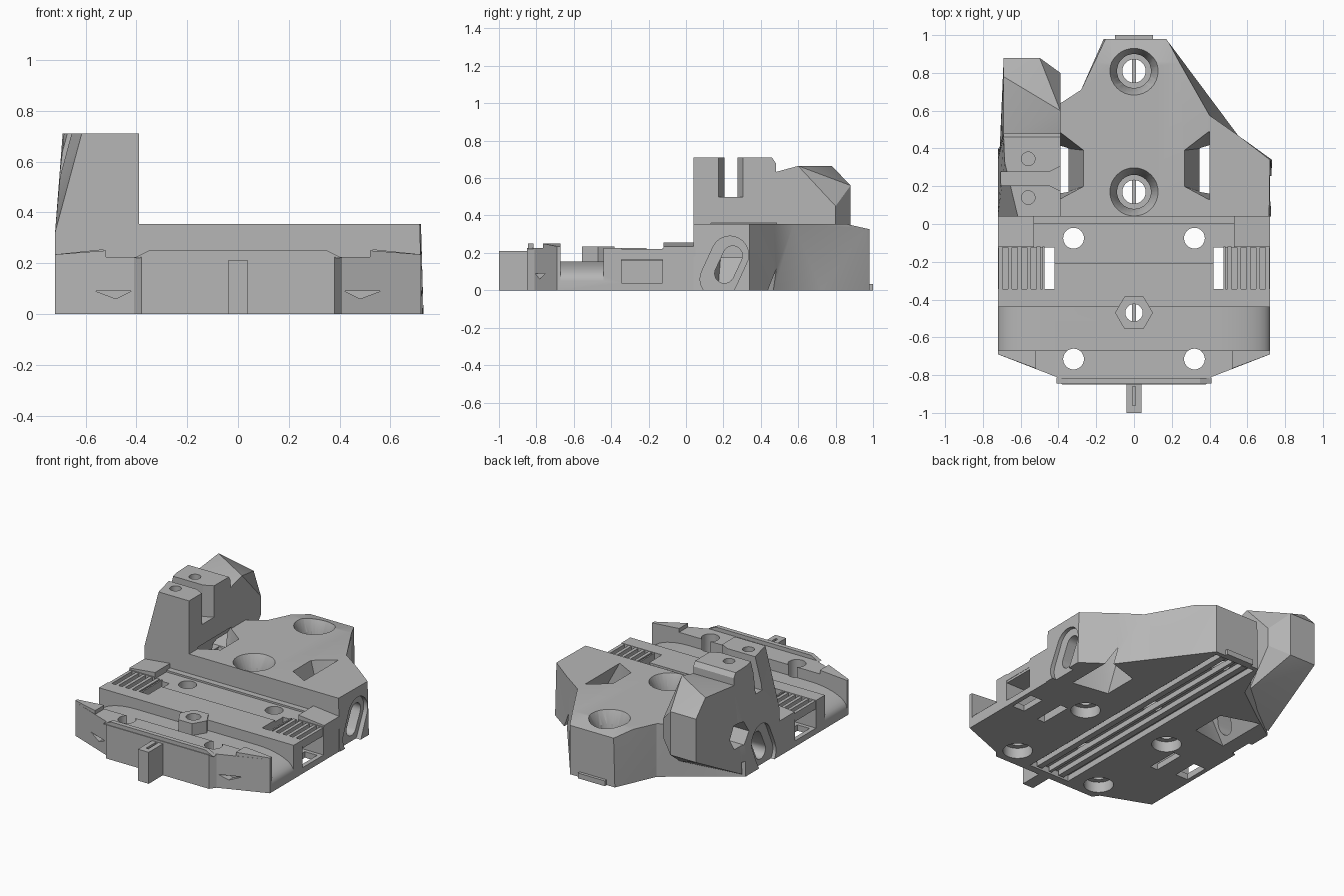
import bpy, bmesh, math

if "Cube" in bpy.data.objects:
    bpy.data.objects.remove(bpy.data.objects["Cube"], do_unlink=True)

grey = bpy.data.materials.new("plain_grey")
grey.use_nodes = True
grey.diffuse_color = (0.47, 0.47, 0.47, 1)
grey.node_tree.nodes["Principled BSDF"].inputs["Base Color"].default_value = grey.diffuse_color
SIDES = (-1, 1)


def finish(name, bm):
    bmesh.ops.recalc_face_normals(bm, faces=bm.faces)
    mesh = bpy.data.meshes.new(name)
    bm.to_mesh(mesh)
    bm.free()
    mesh.materials.append(grey)
    ob = bpy.data.objects.new(name, mesh)
    bpy.context.scene.collection.objects.link(ob)
    return ob


def hull(name, pts):
    bm = bmesh.new()
    for p in pts:
        bm.verts.new(p)
    res = bmesh.ops.convex_hull(bm, input=bm.verts)
    loose = {g for g in res["geom_interior"] + res["geom_unused"] if isinstance(g, bmesh.types.BMVert)}
    bmesh.ops.delete(bm, geom=list(loose), context="VERTS")
    bmesh.ops.dissolve_limit(bm, angle_limit=0.01, verts=bm.verts, edges=bm.edges)
    return finish(name, bm)


def box(name, x, y, z):
    return hull(name, [(a, b, c) for a in x for b in y for c in z])


def loft(name, lower, upper):
    """Closed solid between two matching rings of points."""
    bm = bmesh.new()
    a, b = ([bm.verts.new(p) for p in ring] for ring in (lower, upper))
    bm.faces.new(a)
    bm.faces.new(b)
    for i in range(len(a)):
        j = (i + 1) % len(a)
        bm.faces.new((a[i], a[j], b[j], b[i]))
    bmesh.ops.recalc_face_normals(bm, faces=bm.faces)
    twisted = [f for f in bm.faces if len(f.verts) == 4]
    bmesh.ops.triangulate(bm, faces=twisted)
    return finish(name, bm)


def drum(name, x, y, z0, z1, r0, r1=None, n=32):
    r1 = r1 or r0
    ring = lambda r, z: [(x + r * math.cos(math.tau * i / n), y + r * math.sin(math.tau * i / n), z)
                         for i in range(n)]
    return loft(name, ring(r0, z0), ring(r1, z1))


def cut(targets, cutters):
    for t in targets:
        for c in cutters:
            m = t.modifiers.new("cut", "BOOLEAN")
            m.operation, m.solver, m.object = "DIFFERENCE", "EXACT", c
        mesh = bpy.data.meshes.new_from_object(t.evaluated_get(bpy.context.evaluated_depsgraph_get()))
        t.modifiers.clear()
        t.data = mesh
    for c in cutters:
        bpy.data.objects.remove(c, do_unlink=True)


def flat(outline, z):
    return [(x, y, z) for x, y in outline]


# Front plate with tapered nose
nose = [(0.72, 0.05), (0.72, -0.69), (0.41, -0.81), (0.38, -0.85)]
nose += [(-x, y) for x, y in reversed(nose)]
plate = loft("front_plate", flat(nose, 0), flat(nose, 0.225))

# Cross trough whose floor rolls down at both ends
arc = [(0.45 + 0.27 * math.sin(t * math.pi / 20), 0.05 + 0.105 * math.cos(t * math.pi / 20)) for t in range(11)]
floor = arc + [(0.8, 0.05), (0.8, 0.4)]
floor += [(-x, z) for x, z in reversed(floor)]
plate_cuts = [loft("trough", [(x, -0.67, z) for x, z in floor], [(x, -0.44, z) for x, z in floor]),
              box("step", (-0.53, 0.53), (-0.21, 0.0), (0.213, 0.4))]
for s in SIDES:
    plate_cuts += [
        box("pocket", (s * 0.42, s * 0.8), (-0.345, -0.125), (0.04, 0.4)),
        box("inner_slot", (s * 0.42, s * 0.475), (-0.345, -0.125), (-0.1, 0.1)),
        box("outer_slot", (s * 0.6, s * 0.69), (-0.32, -0.15), (-0.1, 0.1)),
        hull("nose_notch", [(s * x, y, z) for y in (-0.9, -0.74)
                            for x, z in ((0.56, 0.09), (0.42, 0.09), (0.48, 0.06))]),
    ]
cut([plate], plate_cuts)

# Hexagonal boss and raised corners
boss = drum("hex_boss", 0, -0.47, 0.1, 0.235, 0.1, n=6)
lip = hull("front_lip", [(s * x, y, z) for s in SIDES for x, z in ((0.41, 0.22), (0.35, 0.25))
                         for y in (-0.845, -0.815)])
for s in SIDES:
    side = "left" if s > 0 else "right"
    hull(side + "_rear_corner", [(s * x, y, z) for y in (-0.12, 0.05)
                                 for x, z in ((0.53, 0.2), (0.53, 0.255), (0.72, 0.235), (0.72, 0.2))])
    hull(side + "_front_corner", [(s * x, y, z) for x, y, t in
                                  ((0.52, -0.67, 0.25), (0.52, -0.765, 0.25), (0.72, -0.67, 0.235), (0.72, -0.69, 0.235))
                                  for z in (0.2, t)])
    # Comb that grips a belt above the side window
    box(side + "_comb_bed", (s * 0.48, s * 0.715), (-0.35, -0.12), (0.165, 0.185))
    for i in range(5):
        x = 0.495 + i * 0.05
        box(side + "_comb_tooth", (s * x, s * (x + 0.022)), (-0.35, -0.12), (0.18, 0.222))
    box(side + "_comb_wall", (s * 0.475, s * 0.485), (-0.35, -0.12), (0.16, 0.222))

# Rear block
low = [(-0.72, 0.04), (-0.72, 0.4), (-0.5, 0.55), (-0.28, 0.71), (-0.16, 0.98),
       (0.17, 0.98), (0.36, 0.725), (0.55, 0.47), (0.73, 0.34), (0.725, 0.04)]
top = [(-0.71, 0.04), (-0.71, 0.38), (-0.45, 0.6), (-0.28, 0.71), (-0.15, 0.98),
       (0.17, 0.98), (0.40, 0.575), (0.55, 0.47), (0.72, 0.34), (0.715, 0.04)]
block = loft("rear_block", flat(low, 0), flat(top, 0.355))

# Tower: clamp part in front, overhanging shroud behind
clamp = hull("tower_clamp", [(-0.72, 0.04, 0.32), (-0.72, 0.04, 0.1), (-0.72, 0.38, 0.1), (-0.72, 0.34, 0.32),
                             (-0.39, 0.04, 0.1), (-0.39, 0.48, 0.1), (-0.69, 0.48, 0.1),
                             (-0.615, 0.04, 0.71), (-0.62, 0.04, 0.58), (-0.39, 0.04, 0.71), (-0.39, 0.46, 0.71),
                             (-0.39, 0.48, 0.68), (-0.69, 0.48, 0.68), (-0.69, 0.46, 0.71), (-0.685, 0.33, 0.71)])
shroud = hull("tower_shroud", [(-0.39, 0.47, 0.63), (-0.69, 0.47, 0.63), (-0.39, 0.6, 0.665), (-0.69, 0.78, 0.665),
                               (-0.69, 0.88, 0.56), (-0.5, 0.88, 0.56), (-0.39, 0.8, 0.45), (-0.39, 0.8, 0.33),
                               (-0.5, 0.88, 0.27), (-0.69, 0.88, 0.27), (-0.71, 0.42, 0.02), (-0.39, 0.45, 0.02),
                               (-0.39, 0.62, 0.1)])

# Clamp slot with flared mouth and two screw holes
cut([clamp], [box("slot", (-0.8, -0.3), (0.205, 0.275), (0.5, 0.8)),
              hull("slot_mouth", [(x, y, z) for z in (0.5, 0.8) for x, y in
                                  ((-0.45, 0.205), (-0.45, 0.275), (-0.38, 0.31), (-0.38, 0.17))]),
              drum("screw_a", -0.56, 0.345, 0.4, 0.8, 0.036),
              drum("screw_b", -0.56, 0.14, 0.4, 0.8, 0.036)])

# Openings that widen downward, side slots and their recesses
shared = []
for s in SIDES:
    mouth = [(0.265, 0.39), (0.395, 0.49), (0.395, 0.13), (0.265, 0.2)]
    foot = [(0.35, 0.4), (0.6, 0.48), (0.6, 0.13), (0.35, 0.17)]
    shared.append(loft("opening", [(s * x, y, -0.01) for x, y in foot],
                       [(s * x, y, 0.365) for x, y in mouth]))
    ring = [(math.cos(i * math.tau / 24), math.sin(i * math.tau / 24)) for i in range(24)]
    shared.append(hull("side_slot", [(s * x, cy + 0.052 * c, cz + 0.052 * d) for x in (0.5, 0.8)
                                     for cy, cz in ((0.205, 0.09), (0.25, 0.185)) for c, d in ring]))
    shared.append(hull("side_recess", [(s * x, cy + 0.1 * c, cz + 0.1 * d) for x in (0.695, 0.8)
                                       for cy, cz in ((0.175, 0.06), (0.235, 0.19)) for c, d in ring]))
shared.append(hull("hex_port", [(x, 0.45 + 0.09 * math.cos(i * math.pi / 3), 0.29 + 0.09 * math.sin(i * math.pi / 3))
                                for x in (-0.9, -0.42) for i in range(6)]))
cut([block, clamp, shroud], shared)

# Rear slope and countersunk bolt wells
block_cuts = [hull("rear_slope", [(x, y, z) for x in (-1, 1) for y, z in
                                  ((0.85, 0.356), (1.1, 0.3), (1.1, 0.5), (0.85, 0.5))])]
for y in (0.17, 0.81):
    block_cuts += [drum("well", 0, y, 0.14, 0.4, 0.09),
                   drum("well_flare", 0, y, 0.27, 0.36, 0.088, 0.13),
                   drum("bolt_hole", 0, y, -0.1, 0.2, 0.062)]
cut([block], block_cuts)

# Four mounting holes with hexagonal seats beneath, and the boss hole
holes = [drum("boss_hole", 0, -0.47, -0.1, 0.4, 0.046)]
for s in SIDES:
    for y in (-0.075, -0.715):
        holes += [drum("mount_hole", s * 0.32, y, -0.1, 0.4, 0.055),
                  drum("mount_seat", s * 0.32, y, -0.1, 0.07, 0.09)]
cut([plate, boss], holes)

# Long channel underneath with guide rails
cut([plate, block], [box("channel", (-0.15, 0.15), (-0.8, 0.95), (-0.1, 0.04))])
for x, w in ((-0.085, 0.02), (0, 0.01), (0.085, 0.02)):
    box("guide_rail", (x - w, x + w), (-0.79, 0.94), (0.005, 0.045))

# End tabs
tab = box("front_tab", (-0.04, 0.04), (-1.0, -0.84), (0, 0.21))
cut([tab], [box("tab_groove", (-0.008, 0.008), (-0.96, -0.86), (0.19, 0.3))])
box("rear_tab", (-0.1, 0.1), (0.97, 1.0), (0, 0.035))

for ob in bpy.context.scene.objects:
    if ob.type == "MESH":
        bpy.context.view_layer.objects.active = ob
        ob.select_set(True)
bpy.ops.object.shade_smooth_by_angle(angle=math.radians(25))
